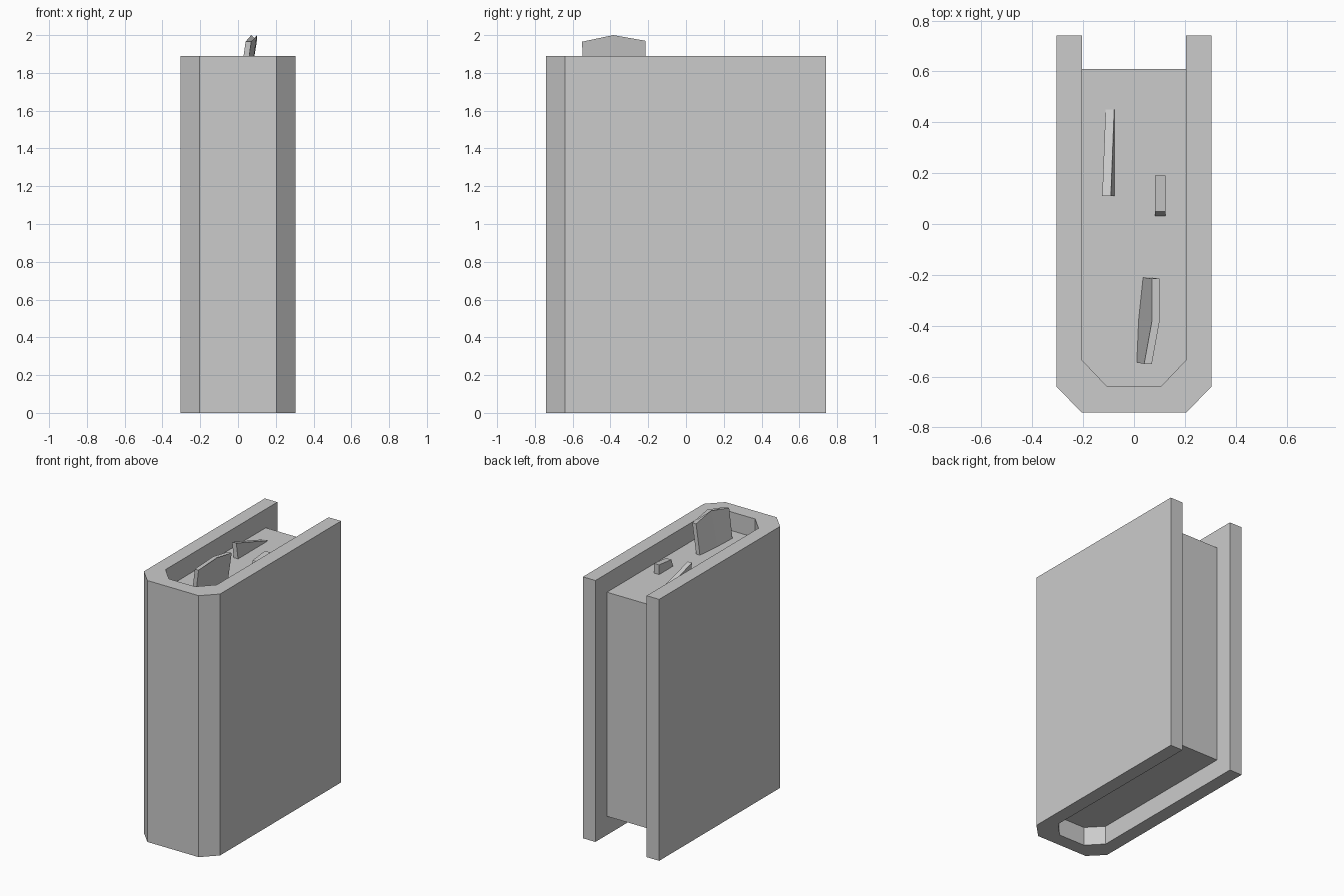
import bpy, bmesh

if "Cube" in bpy.data.objects:
    bpy.data.objects.remove(bpy.data.objects["Cube"])


def loft(name, lower, upper):
    """Closed solid between two matching rings of 3D points."""
    bm = bmesh.new()
    a = [bm.verts.new(p) for p in lower]
    b = [bm.verts.new(p) for p in upper]
    n = len(a)
    bm.faces.new(a[::-1])
    bm.faces.new(b)
    for i in range(n):
        j = (i + 1) % n
        bm.faces.new((a[i], a[j], b[j], b[i]))
    bmesh.ops.recalc_face_normals(bm, faces=bm.faces)
    mesh = bpy.data.meshes.new(name)
    bm.to_mesh(mesh)
    bm.free()
    obj = bpy.data.objects.new(name, mesh)
    bpy.context.collection.objects.link(obj)
    return obj


def prism(name, outline, z0, z1):
    return loft(name, [(x, y, z0) for x, y in outline],
                [(x, y, z1) for x, y in outline])


def mirrored(half):
    """Outline mirrored across x = 0."""
    return half + [(-x, y) for x, y in reversed(half)]


# Cover: U-shaped boards and chamfered spine, mirrored inner and outer runs
outer = mirrored([(0.305, 0.742), (0.305, -0.64), (0.205, -0.742)])
inner = mirrored([(0.205, 0.742), (0.205, -0.535), (0.105, -0.64)])
prism("cover", outer + inner[::-1], 0, 1.89)

# Recessed page block filling the inside of the cover
PAGE_TOP = 1.755
pages = mirrored([(0.205, 0.61), (0.205, -0.535), (0.105, -0.64)])
prism("page_block", pages, 0.135, PAGE_TOP)


def bookmark(name, stations, thickness):
    """Leaning strip: stations are (y bottom, y top, x bottom, x top, z top)."""
    low = [(xb, yb, PAGE_TOP - 0.005) for yb, yt, xb, xt, z in stations]
    high = [(xt, yt, z) for yb, yt, xb, xt, z in stations]

    def ring(side):
        return side + [(x + thickness, y, z) for x, y, z in reversed(side)]
    return loft(name, ring(low), ring(high))


# Tall bent bookmark with a peaked top
bookmark("tall_bookmark", [(-0.545, -0.55, 0.01, 0.04, 1.965),
                           (-0.38, -0.385, 0.017, 0.07, 2.0),
                           (-0.21, -0.215, 0.035, 0.07, 1.97)], 0.03)
# Wedge bookmark sloping down to the rear
bookmark("sloped_bookmark", [(0.11, 0.11, -0.11, -0.125, 1.865),
                             (0.45, 0.45, -0.11, -0.112, 1.757)], 0.034)
# Short tab with a slanted front
bookmark("short_tab", [(0.03, 0.05, 0.082, 0.082, 1.81),
                       (0.19, 0.19, 0.082, 0.082, 1.825)], 0.042)
